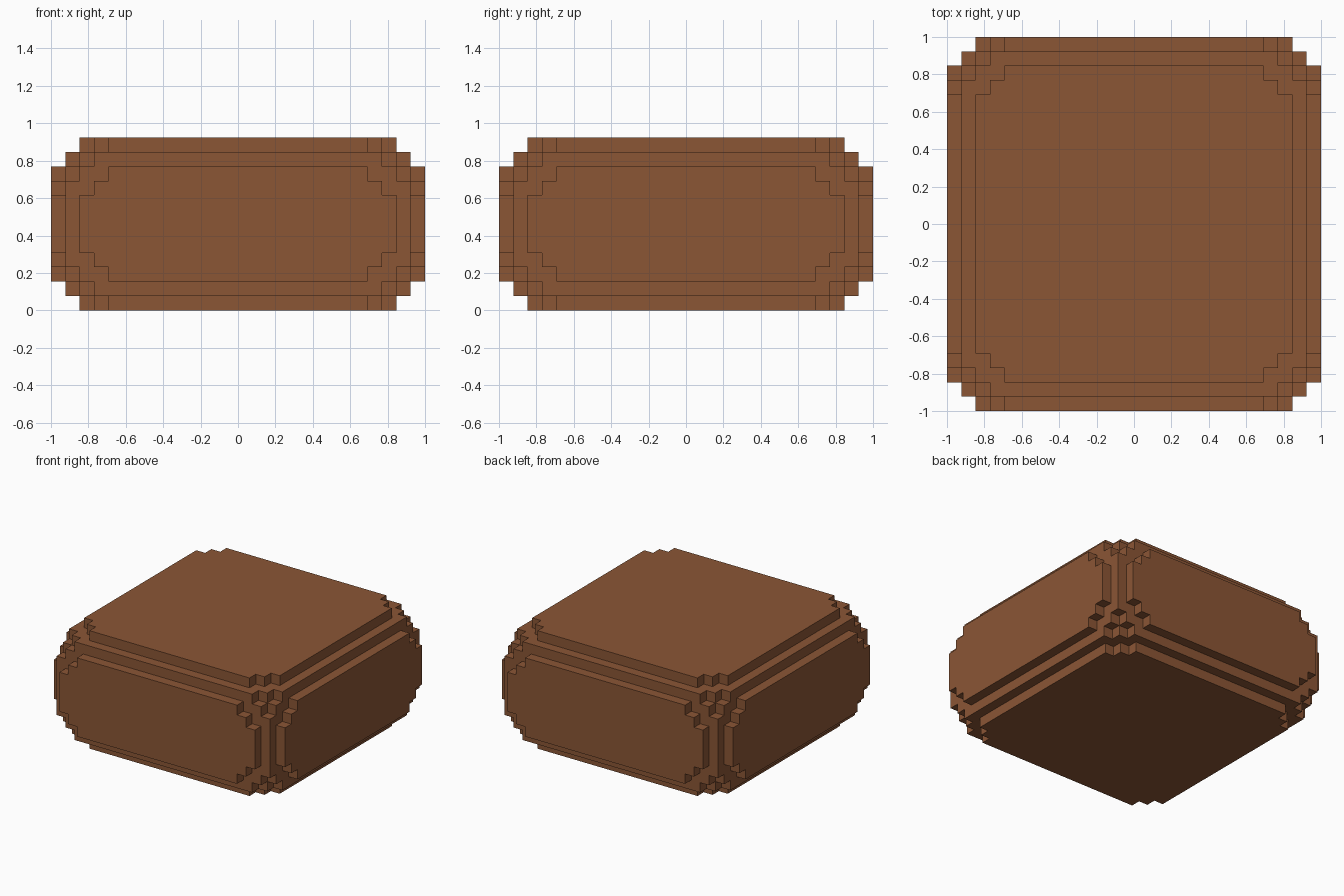
import bpy
import bmesh
from mathutils import Vector

cube = bpy.data.objects.get("Cube")
if cube:
    bpy.data.objects.remove(cube, do_unlink=True)

# Brown material
brown = bpy.data.materials.new("brown")
brown.use_nodes = True
color = (0.258, 0.093, 0.036, 1.0)
brown.diffuse_color = color
shader = brown.node_tree.nodes["Principled BSDF"]
shader.inputs["Base Color"].default_value = color
shader.inputs["Roughness"].default_value = 0.9

STEP = 1 / 13        # size of one block
WIDTH, HEIGHT = 26, 12
CORNER = 4           # blocks in each stepped corner
CELLS = 2 * CORNER + 1


def grid_lines(length):
    """Single blocks at both ends and one long cell between them."""
    ends = list(range(CORNER + 1))
    return ends + [length - e for e in reversed(ends)]


lines_x = lines_y = [(v - WIDTH / 2) * STEP for v in grid_lines(WIDTH)]
lines_z = [v * STEP for v in grid_lines(HEIGHT)]


def filled(cell):
    """True inside a box whose edges and corners are rounded in steps."""
    if min(cell) < 0 or max(cell) >= CELLS:
        return False
    inset = [min(i, CELLS - 1 - i) for i in cell]
    return sum((CORNER + 0.5 - i) ** 2 for i in inset) < 27.5


# Stepped block: a face wherever a filled cell meets an empty one
bm = bmesh.new()
corners = {}


def vert(key):
    if key not in corners:
        i, j, k = key
        corners[key] = bm.verts.new((lines_x[i], lines_y[j], lines_z[k]))
    return corners[key]


cells = [(i, j, k) for i in range(CELLS) for j in range(CELLS) for k in range(CELLS)]
for cell in filter(filled, cells):
    for axis in range(3):
        for side in (0, 1):
            neighbour = list(cell)
            neighbour[axis] += 2 * side - 1
            if filled(neighbour):
                continue
            loop = []
            for u, v in ((0, 0), (1, 0), (1, 1), (0, 1)):
                key = list(cell)
                key[axis] += side
                key[(axis + 1) % 3] += u
                key[(axis + 2) % 3] += v
                loop.append(vert(tuple(key)))
            bm.faces.new(loop if side else loop[::-1])

mesh = bpy.data.meshes.new("stepped_block")
bm.to_mesh(mesh)
bm.free()
mesh.materials.append(brown)
block = bpy.data.objects.new("stepped_block", mesh)
bpy.context.collection.objects.link(block)
